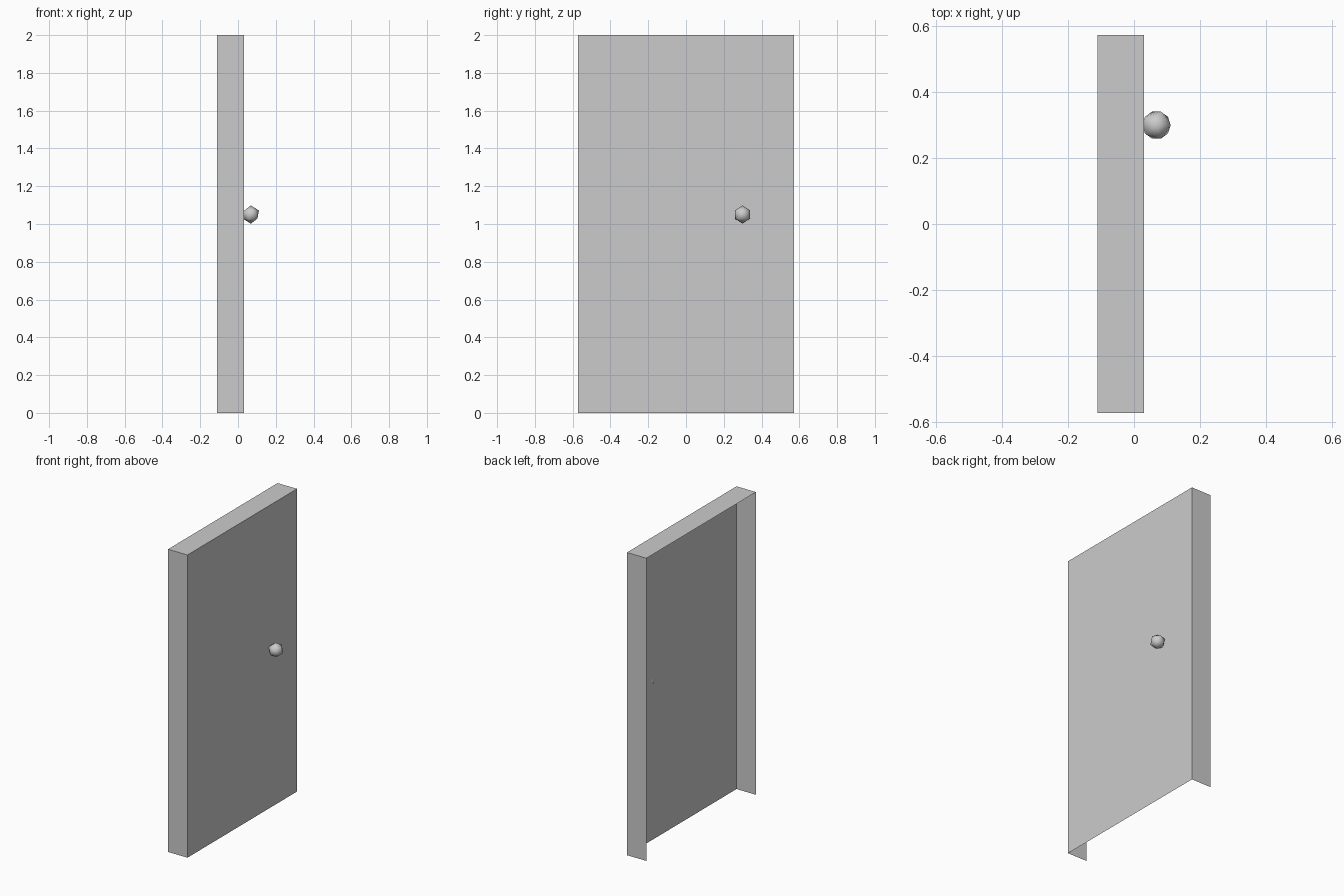
import bpy, bmesh

if "Cube" in bpy.data.objects:
    bpy.data.objects.remove(bpy.data.objects["Cube"])

# Door shell: a box left open at the back and the bottom
X0, X1, HALF_W, H = -0.111, 0.031, 0.572, 2.0
bm = bmesh.new()
bmesh.ops.create_cube(bm, size=1)
for v in bm.verts:
    v.co.x = X1 if v.co.x > 0 else X0
    v.co.y *= 2 * HALF_W
    v.co.z = H if v.co.z > 0 else 0
bm.normal_update()
open_sides = [f for f in bm.faces if f.normal.x < -0.5 or f.normal.z < -0.5]
bmesh.ops.delete(bm, geom=open_sides, context='FACES')
mesh = bpy.data.meshes.new("door_shell")
bm.to_mesh(mesh)
bm.free()
bpy.context.collection.objects.link(bpy.data.objects.new("door_shell", mesh))

# Low-poly round knob, smooth shaded
bpy.ops.mesh.primitive_ico_sphere_add(subdivisions=1, radius=0.048,
                                      location=(0.068, 0.299, 1.05))
knob = bpy.context.object
knob.name = "door_knob"
bpy.ops.object.shade_smooth()
